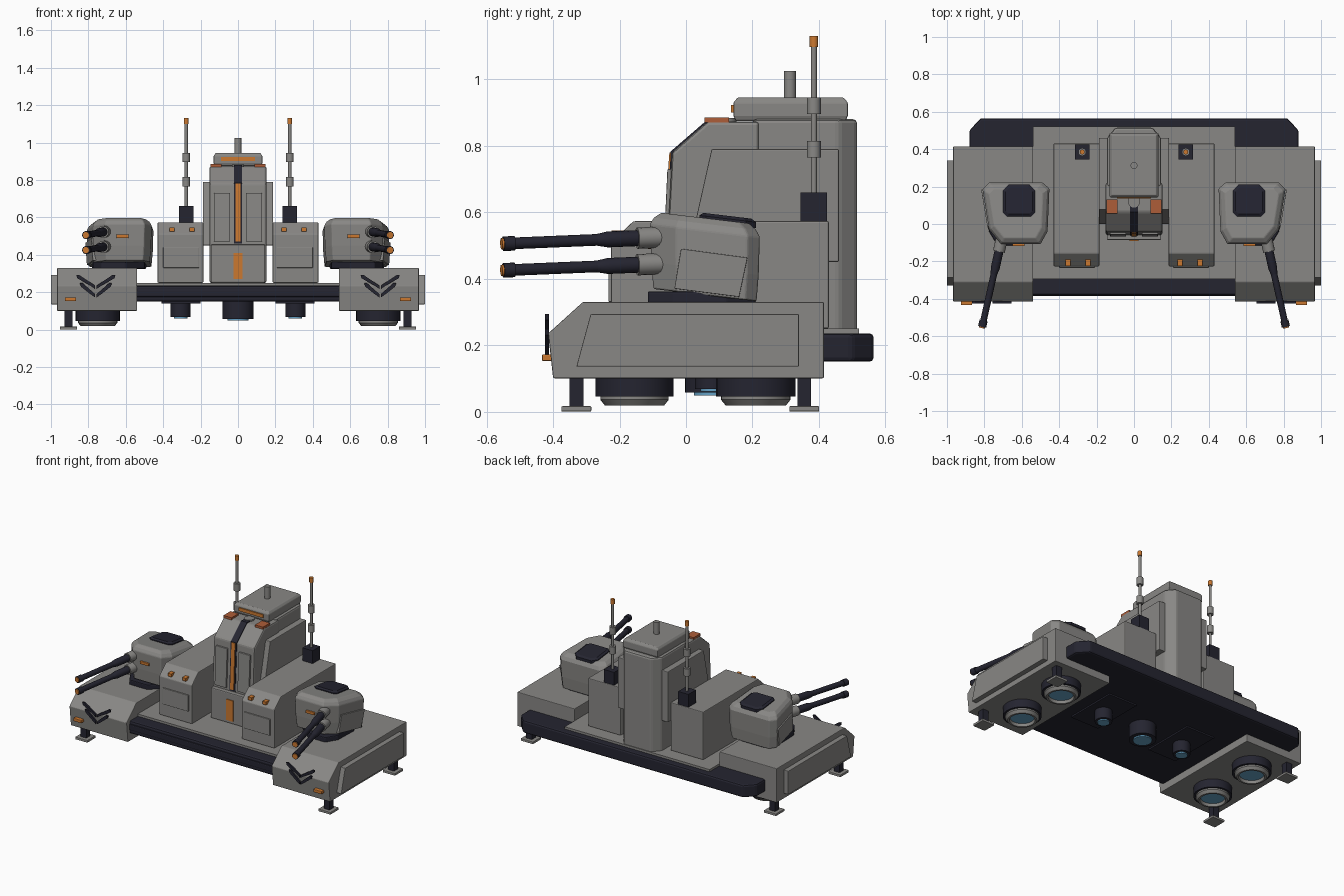
import bpy, bmesh, math
from mathutils import Vector

if "Cube" in bpy.data.objects:
    bpy.data.objects.remove(bpy.data.objects["Cube"])


def material(name, rgb):
    m = bpy.data.materials.new(name)
    m.diffuse_color = (*rgb, 1)
    m.use_nodes = True
    m.node_tree.nodes["Principled BSDF"].inputs["Base Color"].default_value = m.diffuse_color
    return m


GREY = material("armour grey", (0.25, 0.245, 0.235))
DARK = material("dark navy", (0.018, 0.018, 0.03))
ORANGE = material("signal orange", (0.60, 0.19, 0.03))
RUST = material("rust orange", (0.42, 0.11, 0.04))
BLUE = material("thruster blue", (0.13, 0.36, 0.56))


def finish(name, bm, mat, bevel=0, smooth=False):
    bmesh.ops.recalc_face_normals(bm, faces=bm.faces)
    me = bpy.data.meshes.new(name)
    bm.to_mesh(me)
    bm.free()
    me.materials.append(mat)
    ob = bpy.data.objects.new(name, me)
    bpy.context.collection.objects.link(ob)
    if bevel:
        b = ob.modifiers.new("bevel", "BEVEL")
        b.width, b.segments, b.limit_method = bevel, 2, "ANGLE"
    if smooth:
        bpy.ops.object.select_all(action="DESELECT")
        ob.select_set(True)
        bpy.context.view_layer.objects.active = ob
        bpy.ops.object.shade_smooth_by_angle(angle=math.radians(35))
    return ob


def loft(name, rings, mat, bevel=0, smooth=False, cap=True):
    """Skin a list of closed rings with equal point counts."""
    bm = bmesh.new()
    rows = [[bm.verts.new(p) for p in r] for r in rings]
    n = len(rows[0])
    for a, b in zip(rows, rows[1:]):
        for i in range(n):
            bm.faces.new((a[i], a[(i + 1) % n], b[(i + 1) % n], b[i]))
    if cap:
        bm.faces.new(rows[0])
        bm.faces.new(rows[-1])
    return finish(name, bm, mat, bevel, smooth)


def prism(name, pts, axis, a, b, mat, bevel=0):
    put = {"x": lambda p, t: (t, p[0], p[1]), "y": lambda p, t: (p[0], t, p[1]),
           "z": lambda p, t: (p[0], p[1], t)}[axis]
    return loft(name, [[put(p, t) for p in pts] for t in (a, b)], mat, bevel)


def box(name, x, y, z, mat, bevel=0):
    return prism(name, [(x[0], y[0]), (x[1], y[0]), (x[1], y[1]), (x[0], y[1])], "z", z[0], z[1], mat, bevel)


def tube(name, p0, p1, profile, mat, seg=24, cap=True):
    """Turned part along p0-p1; profile is (fraction along axis, radius)."""
    p0, p1 = Vector(p0), Vector(p1)
    d = p1 - p0
    q = d.to_track_quat("Z", "Y")
    ring = [Vector((math.cos(i * math.tau / seg), math.sin(i * math.tau / seg), 0)) for i in range(seg)]
    return loft(name, [[p0 + d * t + q @ (v * r) for v in ring] for t, r in profile], mat, 0, True, cap)


def rod(name, p0, p1, r, mat, seg=24):
    return tube(name, p0, p1, [(0, r), (1, r)], mat, seg)


# --- hull slab and deck ---
prism("base_slab", [(-.62, -.38), (.62, -.38), (.88, -.2), (.88, .5), (.82, .565), (-.82, .565), (-.88, .5), (-.88, -.2)],
      "z", .15, .235, DARK, .012)
box("front_bar", (-.55, .55), (-.385, -.3), (.175, .215), DARK, .006)
box("deck_plate", (-.54, .54), (-.295, .52), (.22, .25), GREY)

# --- central tower ---
prism("tower", [(-.058, .25), (-.058, .46), (-.042, .78), (.065, .873), (.22, .873), (.22, .25)], "x", -.152, .152, GREY, .01)
prism("tower_column", [(-.145, .2), (.145, .2), (.145, .46), (.1, .515), (-.1, .515), (-.145, .46)], "z", .23, .88, GREY, .012)
box("tower_foot", (-.145, .145), (-.085, .1), (.25, .455), GREY, .006)
box("foot_light", (-.025, .025), (-.091, -.08), (.27, .41), ORANGE)
prism("tower_groove", [(-.061, .46), (-.046, .783), (.065, .879), (.1, .879), (.1, .87), (-.03, .77), (-.045, .46)],
      "x", -.022, .022, DARK)
prism("groove_light", [(-.066, .47), (-.053, .74), (-.05, .78), (-.03, .78), (-.04, .47)], "x", -.013, .013, ORANGE)
rod("tower_sensor", (0, .12, .86), (0, .12, .883), .032, GREY)
loft("tower_cap", [[(sx * (.13 - i), (.143 + i if sy < 0 else .487 - i), z) for sx, sy in ((-1, -1), (1, -1), (1, 1), (-1, 1))]
                   for i, z in ((.006, .875), (0, .89), (0, .93), (.012, .945))], GREY, .004)
box("cap_light", (-.09, .09), (.136, .15), (.9, .922), ORANGE)
rod("cap_mast", (0, .313, .94), (0, .313, 1.025), .018, GREY)


# --- thrusters under the craft ---
def thruster(name, x, y, r, top, mid, low):
    rod(name + "_housing", (x, y, mid), (x, y, top), r, DARK, 32)
    tube(name + "_ring", (x, y, mid), (x, y, low),
         [(0, r * .88), (.35, r * .88), (1, r * .76), (1, r * .66), (.2, r * .62)], GREY, 32, False)
    rod(name + "_glow", (x, y, mid - .008), (x, y, mid), r * .63, BLUE, 32)


def small_thruster(name, x, r, low):
    rod(name + "_housing", (x, .08, low), (x, .08, .15), r, DARK, 28)
    rod(name + "_glow", (x, .08, low - .008), (x, .08, low), r * .68, BLUE, 28)


small_thruster("centre_thruster", 0, .083, .057)

for s, side in ((-1, "left"), (1, "right")):
    def X(a, b):
        return (s * a, s * b)

    def name(n):
        return side + "_" + n

    # tower trim
    prism(name("tower_cheek"), [(.0, .45), (.03, .58), (.077, .79), (.46, .79), (.46, .45)], "x", *X(.13, .187), GREY, .004)
    prism(name("tower_front_panel"), [(-.068, .47), (-.056, .73), (-.03, .73), (-.04, .47)], "x", *X(.042, .128), GREY, .003)
    box(name("tower_top_light"), X(.088, .148), (.055, .13), (.87, .885), RUST)

    # side block with panel and lights
    prism(name("block"), [(-.226, .25), (-.226, .51), (-.158, .573), (.43, .573), (.43, .25)], "x", *X(.185, .43), GREY, .005)
    box(name("block_panel"), X(.208, .4), (-.234, -.22), (.33, .44), GREY, .003)
    for k, x in enumerate((.245, .353)):
        box(name("block_light_%d" % k), X(x - .013, x + .013), (-.225, -.19), (.525, .545), ORANGE)

    # antenna
    ax, ay = s * .277, .385
    box(name("antenna_base"), X(.239, .315), (.345, .425), (.57, .66), DARK)
    rod(name("antenna_pole"), (ax, ay, .65), (ax, ay, 1.1), .009, GREY, 12)
    for k, z in enumerate((.765, .895)):
        rod(name("antenna_collar_%d" % k), (ax, ay, z), (ax, ay, z + .05), .021, GREY, 16)
    rod(name("antenna_tip"), (ax, ay, 1.098), (ax, ay, 1.13), .013, ORANGE, 12)

    # pod
    prism(name("pod"), [(-.4, .1), (-.415, .235), (-.31, .33), (.415, .33), (.415, .1)], "x", *X(.54, .967), GREY, .004)
    prism(name("pod_side_panel"), [(-.33, .135), (-.287, .293), (.34, .293), (.34, .135)], "x", *X(.95, 1.0), GREY, .003)
    box(name("pod_light"), X(.865, .925), (-.433, -.4), (.152, .172), ORANGE, .003)
    for k, z in enumerate((.235, .19)):
        w = .105 - .02 * k
        for t in (-1, 1):
            prism(name("chevron_%d_%s" % (k, "in" if t < 0 else "out")),
                  [(s * (.76 + t * u), z + h) for u, h in ((.004, 0), (w - .015, .058), (w, .058), (w - .005, .04), (.03, -.0), (.004, -.018))],
                  "y", -.424, -.413, DARK)

    # landing legs
    for end, y in (("front", -.33), ("rear", .356)):
        box(name(end + "_leg"), X(.885, .928), (y - .021, y + .021), (.01, .105), DARK)
        box(name(end + "_foot"), X(.86, .952), (y - .045, y + .045), (0, .016), GREY, .003)

    # pod and belly thrusters
    thruster(name("front_thruster"), s * .75, -.155, .117, .11, .045, .018)
    thruster(name("rear_thruster"), s * .75, .21, .119, .11, .045, .018)
    box(name("belly_plate"), X(.2, .41), (-.1, .26), (.14, .155), DARK)
    small_thruster(name("belly_thruster"), s * .307, .053, .068)

    # turret: rings sheared so the nose sits higher
    def tilted(n, outline, levels, mat, centre, bevel=0):
        cx, cy = centre
        rings = []
        for z, k in levels:
            pts = [(cx + (x - cx) * k, cy + (y - cy) * k) for x, y in outline]
            rings.append([(s * x, y, z - .12 * (y - .06)) for x, y in pts])
        return loft(name(n), rings, mat, bevel)

    body = [(.452, .19), (.49, .222), (.775, .222), (.81, .185), (.775, -.03), (.71, -.108), (.5, -.108), (.462, -.04)]
    tilted("turret_body", body, ((.35, .94), (.43, .98), (.545, 1), (.565, .93), (.582, .8)), GREY, (.63, .06), .005)
    hatch = [(.53, .06), (.55, .04), (.68, .04), (.7, .06), (.7, .18), (.67, .21), (.56, .21), (.53, .18)]
    tilted("turret_hatch", hatch, ((.57, 1), (.588, 1), (.597, .85)), DARK, (.615, .125))
    prism(name("turret_base"), [(s * x, y) for x, y in ((.49, .1), (.56, .21), (.73, .21), (.78, .12), (.775, -.04), (.73, -.115), (.6, -.115), (.5, -.03))],
          "z", .325, .362, DARK, .006)
    panel = ((-.015, .49), (.185, .463), (.16, .345), (-.035, .37))
    loft(name("turret_side_panel"), [[(s * (.778 + .17 * (y + .03) - .04 * (.5 - z) + d), y, z) for y, z in panel]
                                     for d in (-.03, .004)], GREY, .002)
    box(name("turret_light"), X(.585, .65), (-.118, -.1), (.49, .508), ORANGE, .003)

    # twin barrels, splayed outward
    for k, z in (("lower", .425), ("upper", .505)):
        tip = Vector((s * .812, -.55, z))
        root = Vector((s * .705, -.07, z + .02))

        def along(t):
            return root.lerp(tip, t)
        rod(name(k + "_mantlet"), along(0), along(.16), .032, GREY, 16)
        tube(name(k + "_barrel_sleeve"), along(.12), along(.42), [(0, .024), (.75, .024), (1, .017)], DARK, 16)
        rod(name(k + "_barrel"), along(.4), along(.99), .0175, DARK, 16)
        rod(name(k + "_muzzle"), along(.93), along(1.0), .022, DARK, 16)
        rod(name(k + "_muzzle_tip"), along(.99), along(1.012), .017, ORANGE, 16)
